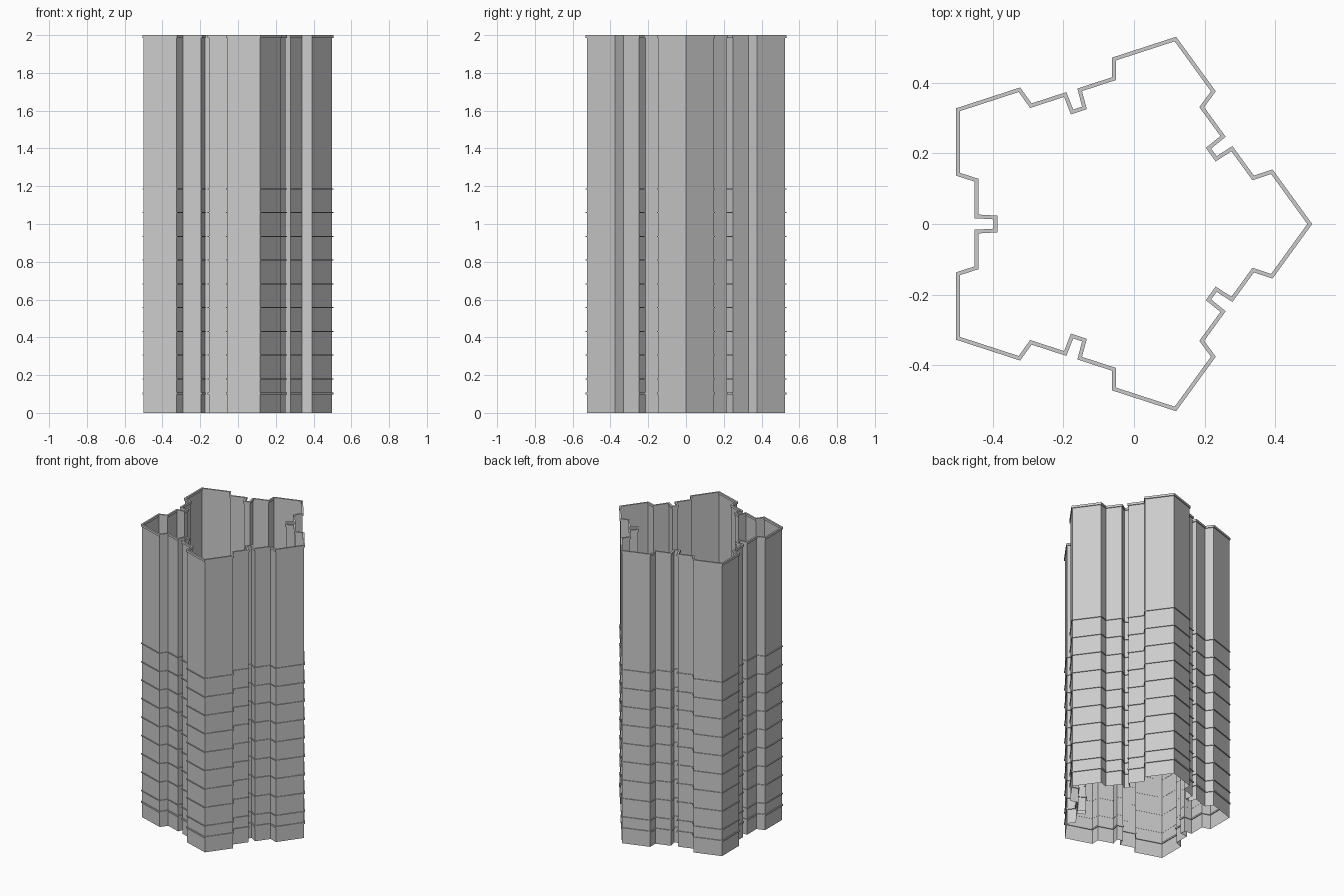
import bpy, math
from mathutils import Vector

if "Cube" in bpy.data.objects:
    bpy.data.objects.remove(bpy.data.objects["Cube"])

CX = -0.053          # pentagon centre
D = 0.446            # centre-to-wall distance


def plan():
    """Five-fold plan outline, counter-clockwise, as 2D points."""
    half = [(D, -D * math.tan(math.radians(36))), (D, -0.141),
            (0.393, -0.124), (0.393, -0.0215), (0.340, -0.0185)]
    side = half + [(d, -t) for d, t in reversed(half[1:])]
    pts = []
    for k in range(5):
        a = math.radians(180 + 72 * k)
        c, s = math.cos(a), math.sin(a)
        pts += [Vector((CX + d * c - t * s, d * s + t * c)) for d, t in side]
    return pts


PLAN = plan()
N = len(PLAN)


def offset(dist):
    """Mitred offset of the outline, positive outward."""
    out = []
    for i, p in enumerate(PLAN):
        e1 = (p - PLAN[i - 1]).normalized()
        e2 = (PLAN[(i + 1) % N] - p).normalized()
        n1, n2 = Vector((e1.y, -e1.x)), Vector((e2.y, -e2.x))
        out.append(p + (n1 + n2) * (dist / (1 + n1.dot(n2))))
    return out


def make(name, verts, faces, mat=None):
    me = bpy.data.meshes.new(name)
    me.from_pydata(verts, [], faces)
    ob = bpy.data.objects.new(name, me)
    bpy.context.collection.objects.link(ob)
    if mat:
        me.materials.append(mat)
    return ob


def walls(name, spans, mat=None):
    """Single-sheet wall strips between pairs of heights."""
    verts, faces = [], []
    for z0, z1 in spans:
        b = len(verts)
        verts += [(p.x, p.y, z) for z in (z0, z1) for p in PLAN]
        for i in range(N):
            j = (i + 1) % N
            faces.append((b + i, b + j, b + N + j, b + N + i))
    return make(name, verts, faces, mat)


def ledge(name, z0, z1, out, inn):
    """Closed rectangular moulding following the outline."""
    section = [(out, z0), (out, z1), (inn, z1), (inn, z0)]
    verts = [(p.x, p.y, z) for o, z in section for p in offset(o)]
    faces = []
    for r in range(4):
        a, b = r * N, ((r + 1) % 4) * N
        for i in range(N):
            j = (i + 1) % N
            faces.append((a + i, a + j, b + j, b + i))
    return make(name, verts, faces)


# Alternating floor bands
glass = bpy.data.materials.new("window_grey")
glass.diffuse_color = (0.68, 0.68, 0.68, 1)
glass.use_nodes = True
glass.node_tree.nodes["Principled BSDF"].inputs["Base Color"].default_value = glass.diffuse_color
FLOOR, START = 0.1257, 0.18
solid, window = [(0.105, START)], []
z = START
while z < 1.99:
    mid, top = min(z + FLOOR / 2, 1.99), min(z + FLOOR, 1.99)
    window.append((z, mid))
    if top > mid:
        solid.append((mid, top))
    z += FLOOR
walls("base_wall", [(0, 0.105)])
walls("spandrel_bands", solid)
walls("window_bands", window, glass)

# Base moulding, floor ledges and top rim
ledge("base_moulding", 0.098, 0.108, 0.0055, -0.0055)
for k in range(9):
    h = START + FLOOR * k
    ledge(f"floor_ledge_{k + 1}", h - 0.002, h + 0.003, 0.0055, -0.001)
ledge("top_rim", 1.985, 2.0, 0.0055, -0.0055)
